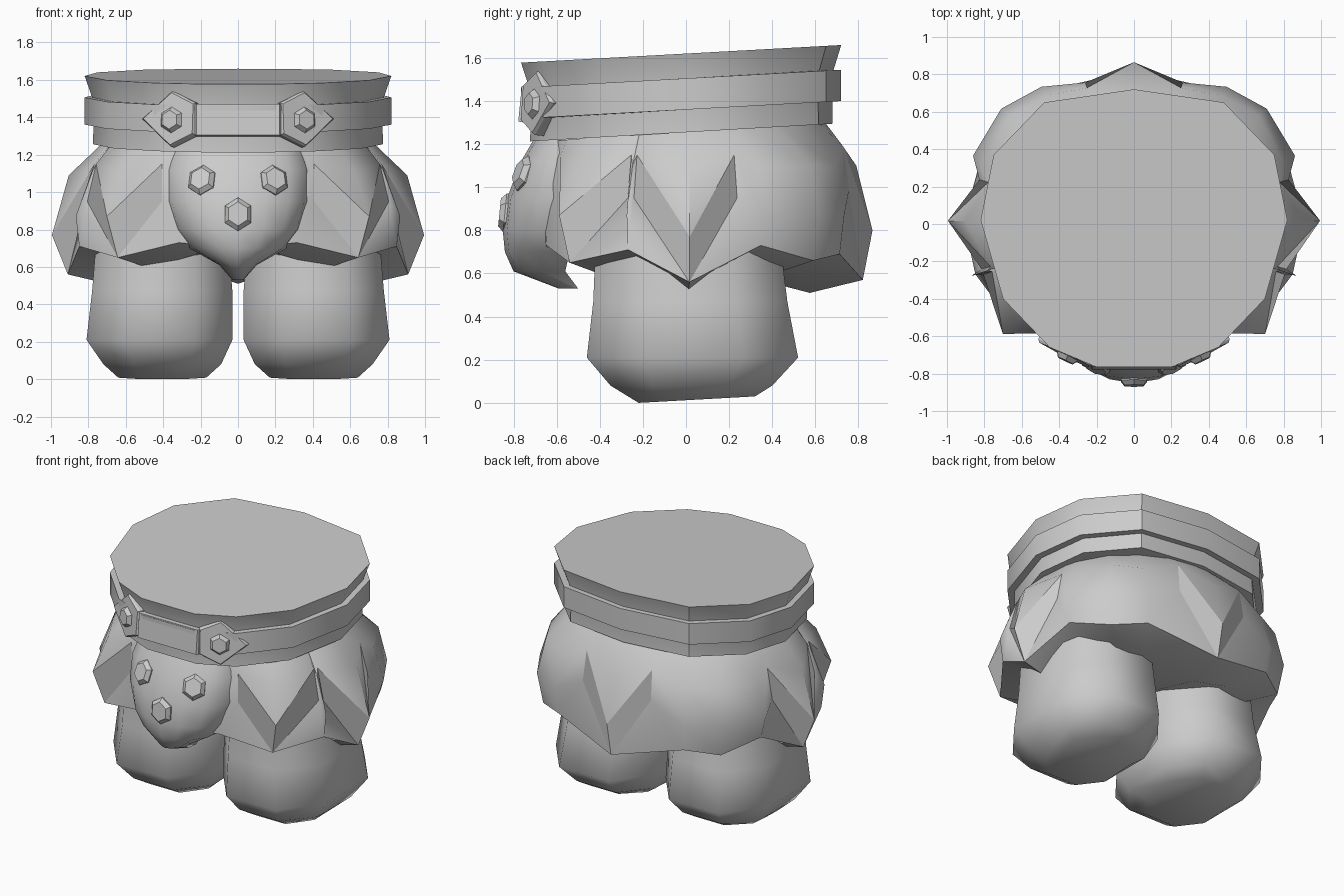
import bpy, bmesh, math
from mathutils import Vector

cube = bpy.data.objects.get("Cube")
if cube:
    bpy.data.objects.remove(cube, do_unlink=True)

GREY = (0.6, 0.6, 0.6, 1)
mat = bpy.data.materials.new("plain_grey")
mat.use_nodes = True
mat.diffuse_color = GREY
mat.node_tree.nodes["Principled BSDF"].inputs["Base Color"].default_value = GREY
TILT = 0.055


def finish(name, bm, angle=35, creases=()):
    """Smooth shading, sharp at steep edges and along the given creases."""
    bmesh.ops.recalc_face_normals(bm, faces=bm.faces)
    for f in bm.faces:
        f.smooth = True
    for e in bm.edges:
        e.smooth = e not in creases and e.calc_face_angle(0) < math.radians(angle)
    me = bpy.data.meshes.new(name)
    bm.to_mesh(me)
    bm.free()
    me.materials.append(mat)
    ob = bpy.data.objects.new(name, me)
    bpy.context.collection.objects.link(ob)
    return ob


def loft(name, rings, caps=True, loop=False, angle=35):
    """Skin a list of equally long closed rings."""
    bm = bmesh.new()
    vr = [[bm.verts.new(p) for p in ring] for ring in rings]
    pairs = list(zip(vr, vr[1:])) + ([(vr[-1], vr[0])] if loop else [])
    for a, b in pairs:
        for i in range(len(a)):
            j = (i + 1) % len(a)
            bm.faces.new((a[i], a[j], b[j], b[i]))
    if caps and not loop:
        bm.faces.new(vr[0])
        bm.faces.new(vr[-1])
    return finish(name, bm, angle)


# Waist: tilted many-sided rings
half = [(.2, -.765), (.45, -.66), (.7, -.4), (.82, .02), (.75, .37), (.48, .65)]
outline = half + [(0, .72)] + [(-x, y) for x, y in reversed(half)]


def waist_ring(scale, z):
    return [(x * scale, y * scale, z + TILT * y) for x, y in outline]


loft("waist", [waist_ring(s, z) for s, z in [(.945, 1.255), (.94, 1.48), (1, 1.62)]])
loft("belt", [waist_ring(s, z) for s, z in
              [(.92, 1.36), (1, 1.36), (1, 1.505), (.92, 1.505)]], loop=True)


# Skirt: columns around the body, of kind tip, fold or lobe
def pt(a, r, z):
    return Vector((r * math.cos(math.radians(a)), r * math.sin(math.radians(a)), z))


def waist_pt(a):
    p = pt(a, 1, 0)
    return Vector((p.x * .72, p.y * .65 - .02, 1.265 + TILT * p.y))


def column(kind, a, *rz):
    pts = [waist_pt(a)] + [pt(a, r, z) for r, z in rz]
    if kind != "fold":
        end = pts[-1]
        pts.append(Vector((end.x * .72, end.y * .7, end.z - .06)))
    return kind, pts


def lobe(a, shoulder, bulge, hem, z):
    return column("lobe", a, (shoulder, 1.1), (bulge, .87), (hem, z))


def fold(a, upper, lower, z=1.15):
    return column("fold", a, (upper, z), (lower, z - .2))


right_side = [
    lobe(-64, .69, .73, .72, .73),
    fold(-55, .71, .71),
    column("tip", -40, (.82, 1.1), (.915, .87), (.84, .65)),
    fold(-18.5, .80, .85),
    lobe(-17.6, .82, .91, .89, .71),
    fold(-16.5, .80, .85),
    column("tip", 1, (.905, 1.09), (.995, .77), (.91, .56)),
    fold(16, .81, .86),
    lobe(23, .865, .935, .89, .73),
    lobe(41, .885, .94, .9, .66),
    lobe(56, .83, .885, .86, .69),
    fold(71, .77, .80, 1.19),
]
mirrored = [(k, [Vector((-p.x, p.y, p.z)) for p in pts]) for k, pts in reversed(right_side)]
columns = ([lobe(-90, .66, .68, .66, .7)] + right_side
           + [column("tip", 90, (.79, 1.1), (.865, .8), (.82, .57))] + mirrored)

bm = bmesh.new()
cols = [(k, [bm.verts.new(p) for p in pts]) for k, pts in columns]
n = len(cols)
centre = bm.verts.new((0, 0, .66))
creases = set()
for i in range(n):
    (ka, a), (kb, b) = cols[i], cols[(i + 1) % n]
    if ka == kb == "lobe":
        for r in range(4):
            bm.faces.new((a[r], b[r], b[r + 1], a[r + 1]))
        bm.faces.new((a[4], b[4], centre))
    elif "tip" in (ka, kb):
        t, f = (a, b) if ka == "tip" else (b, a)
        bm.faces.new((t[0], f[0], f[1], t[1]))
        bm.faces.new((t[1], f[1], t[2]))
        wall = bm.faces.new((t[2], f[1], f[2], t[3]))
        creases.update(wall.edges)
    else:
        # a lobe beside a fold runs on to the tip beyond that fold
        f, l, t = (a, b, cols[i - 1][1]) if ka == "fold" else (b, a, cols[(i + 2) % n][1])
        bm.faces.new((f[0], l[0], l[1], f[1]))
        bm.faces.new((f[1], l[1], l[2], f[2]))
        bm.faces.new((f[2], l[2], l[3], t[3]))
        bm.faces.new((t[3], l[3], l[4], t[4]))
        bm.faces.new((t[4], l[4], centre))
finish("skirt", bm, 48, creases)

# Front flap: rounded bib, rows of (z, half width, front y, edge y)
rows = [(1.25, .35, -.69, -.5), (1.12, .385, -.765, -.54), (.95, .385, -.83, -.54),
        (.8, .34, -.85, -.54), (.7, .26, -.84, -.54), (.61, .1, -.8, -.56), (.53, .03, -.59, -.5)]
rings = []
for z, w, front, edge in rows:
    ring = []
    for k in range(9):
        t = math.pi * (k / 8 - .5)
        ring.append((w * math.sin(t), edge + (front - edge) * math.cos(t) ** .8, z))
    rings.append(ring)
loft("front_flap", rings, angle=45)


# Studs and buckle plates: extruded outlines facing a direction
def plate(name, shape, origin, normal, layers):
    nrm = Vector(normal).normalized()
    side = Vector((0, 0, 1)).cross(nrm).normalized()
    up = nrm.cross(side)
    rings = [[Vector(origin) + side * (u * s) + up * (v * s) + nrm * d for u, v in shape]
             for s, d in layers]
    return loft(name, rings, angle=20)


def hexagon(w, h):
    return [(0, h), (w, h / 2), (w, -h / 2), (0, -h), (-w, -h / 2), (-w, h / 2)]


stud = [(1, -.04), (1, .015), (.72, .04)]
plate("flap_stud_low", hexagon(.07, .09), (0, -.825, .88), (0, -1, .1), stud)
plate("buckle_bar", [(-.23, -.085), (.23, -.085), (.23, .085), (-.23, .085)],
      (0, -.74, 1.385), (0, -1, .1), [(1, -.05), (1, .02), (.97, .03)])
for side, sx in (("left", 1), ("right", -1)):
    plate("flap_stud_" + side, hexagon(.07, .085), (sx * .19, -.745, 1.06),
          (sx * .35, -1, .4), stud)
    facing = (sx * .48, -1, .08)
    shape = [(.175, 0), (0, .15), (-.14, .085), (-.14, -.085), (0, -.15)]
    plate("buckle_plate_" + side, [(u * sx, v) for u, v in shape],
          (sx * .345, -.673, 1.39), facing, [(1, -.06), (1, .02), (.93, .035)])
    plate("buckle_stud_" + side, hexagon(.06, .07), (sx * .35, -.695, 1.385), facing, stud)

    # Leg: stacked eight-sided rings of (z, x range, y range)
    rings = []
    for z, x0, x1, y0, y1 in [(.015, .17, .64, -.22, .32), (.08, .09, .72, -.35, .4),
                              (.21, .03, .81, -.46, .52), (.47, .03, .78, -.43, .47),
                              (.72, .05, .76, -.42, .44)]:
        cx, cy, hx, hy = (x0 + x1) / 2, (y0 + y1) / 2, (x1 - x0) / 2, (y1 - y0) / 2
        c = .48
        octagon = [(1, -c), (1, c), (c, 1), (-c, 1), (-1, c), (-1, -c), (-c, -1), (c, -1)]
        lift = .015 if z < .05 else 0
        rings.append([(sx * (cx + u * hx), cy + v * hy, z + lift * v) for u, v in octagon])
    loft("leg_" + side, rings, angle=60)
